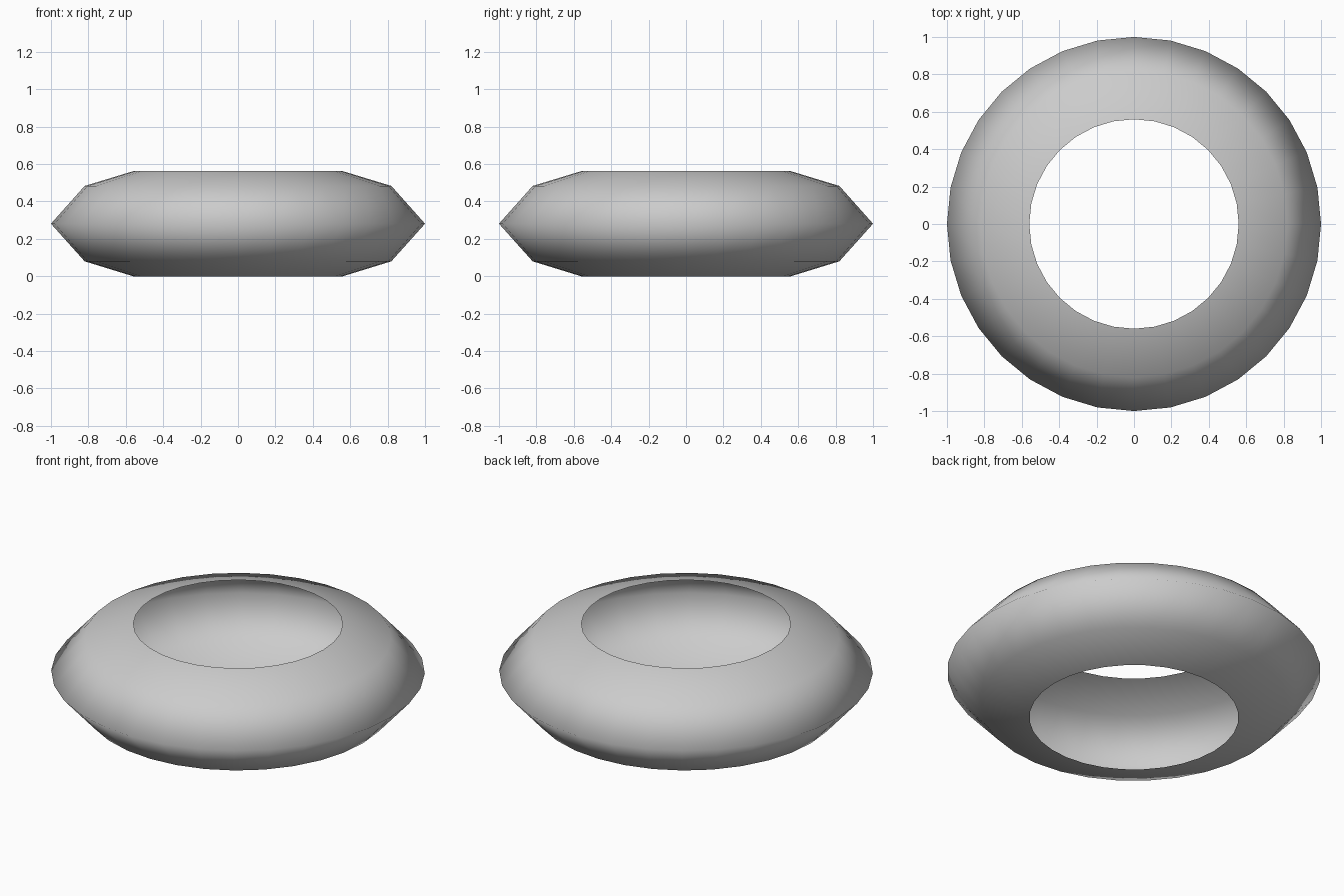
import bpy, bmesh, math

if "Cube" in bpy.data.objects:
    bpy.data.objects.remove(bpy.data.objects["Cube"])

# Cross-section of the hollow ring, open towards the centre (radius, height)
PROFILE = [(0.56, 0.0), (0.82, 0.08), (1.0, 0.281), (0.82, 0.483), (0.56, 0.562)]
SIDES = 32

bm = bmesh.new()
verts = [bm.verts.new((r, 0, z)) for r, z in PROFILE]
edges = [bm.edges.new(pair) for pair in zip(verts, verts[1:])]

# Revolve the profile around z and weld the seam
bmesh.ops.spin(bm, geom=verts + edges, cent=(0, 0, 0), axis=(0, 0, 1),
               angle=math.tau, steps=SIDES)
bmesh.ops.remove_doubles(bm, verts=bm.verts[:], dist=1e-4)

# Make the faces point outwards, away from the ring's hollow
bm.normal_update()
for f in bm.faces:
    c = f.calc_center_median()
    if f.normal.x * c.x + f.normal.y * c.y < 0:
        f.normal_flip()
    f.smooth = True

mesh = bpy.data.meshes.new("tire")
bm.to_mesh(mesh)
bm.free()
tire = bpy.data.objects.new("tire", mesh)
bpy.context.collection.objects.link(tire)
